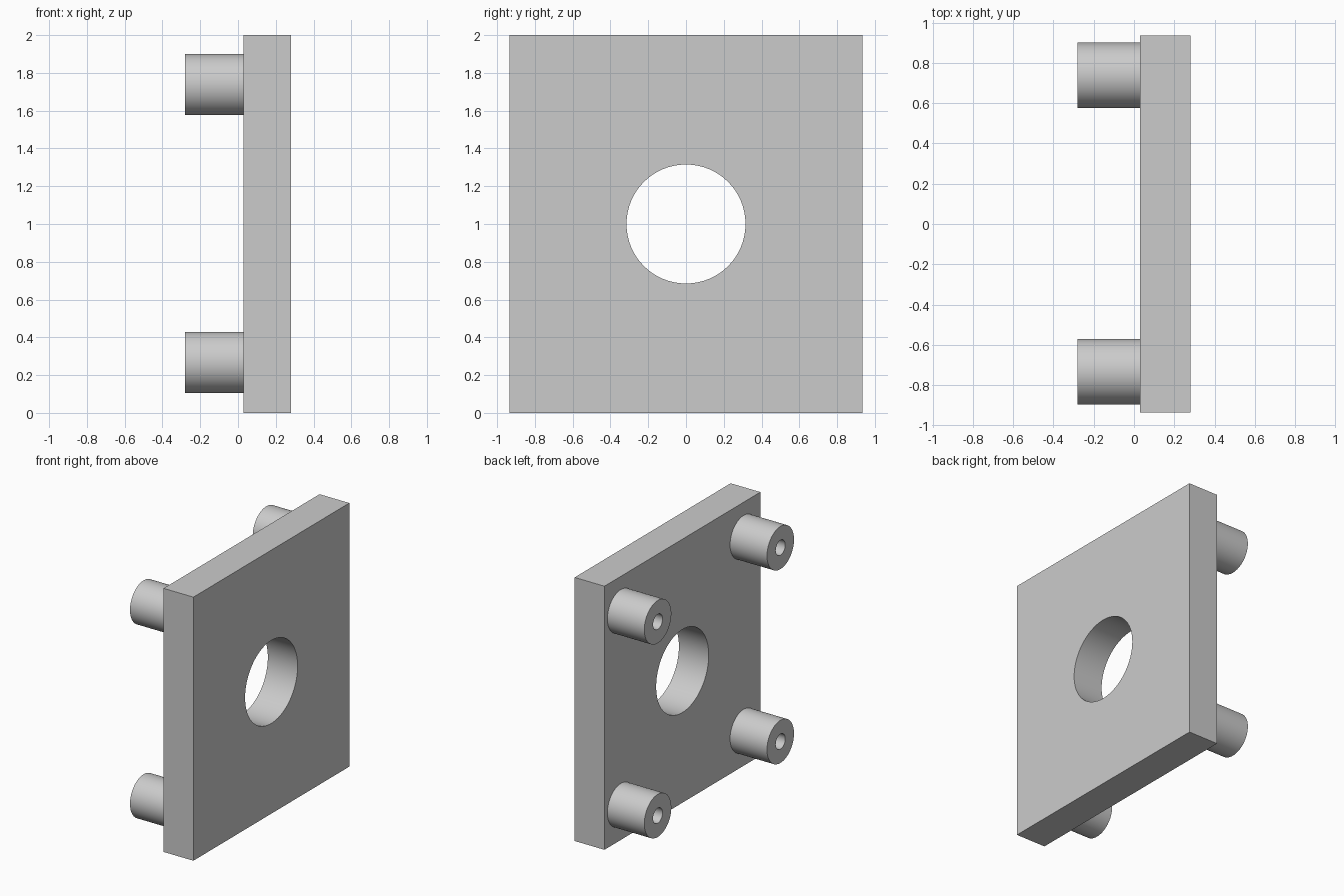
import bpy
import bmesh
from math import radians
from mathutils import Matrix, Vector

cube = bpy.data.objects.get("Cube")
if cube:
    bpy.data.objects.remove(cube, do_unlink=True)

GREY = (0.6, 0.6, 0.6, 1.0)
BACK, FACE, TIP = 0.03, 0.28, -0.28     # plate back, plate front, post ends (x)
HALF_WIDTH, HEIGHT = 0.935, 2.0
HOLE_RADIUS = 0.315
POST_RADIUS, BORE_RADIUS = 0.162, 0.057

grey = bpy.data.materials.new("plain grey")
grey.use_nodes = True
grey.diffuse_color = GREY
grey.node_tree.nodes["Principled BSDF"].inputs["Base Color"].default_value = GREY


def make_object(name, bm):
    bmesh.ops.recalc_face_normals(bm, faces=bm.faces)
    mesh = bpy.data.meshes.new(name)
    bm.to_mesh(mesh)
    bm.free()
    mesh.materials.append(grey)
    obj = bpy.data.objects.new(name, mesh)
    bpy.context.collection.objects.link(obj)
    return obj


def smooth(obj):
    bpy.ops.object.select_all(action="DESELECT")
    obj.select_set(True)
    bpy.context.view_layer.objects.active = obj
    bpy.ops.object.shade_smooth_by_angle(angle=radians(30))


# Square plate
bm = bmesh.new()
size = Matrix.Diagonal((FACE - BACK, 2 * HALF_WIDTH, HEIGHT, 1))
centre = Matrix.Translation(((FACE + BACK) / 2, 0, HEIGHT / 2))
bmesh.ops.create_cube(bm, size=1, matrix=centre @ size)
plate = make_object("plate", bm)

# Round opening through the middle
bm = bmesh.new()
bmesh.ops.create_cone(bm, cap_ends=True, segments=96, radius1=HOLE_RADIUS,
                      radius2=HOLE_RADIUS, depth=1,
                      matrix=centre @ Matrix.Rotation(radians(90), 4, "Y"))
cutter = make_object("hole_cutter", bm)
cutter.hide_render = True
cut = plate.modifiers.new("opening", "BOOLEAN")
cut.operation = "DIFFERENCE"
cut.solver = "EXACT"
cut.object = cutter
bpy.context.view_layer.objects.active = plate
bpy.ops.object.modifier_apply(modifier=cut.name)
bpy.data.objects.remove(cutter, do_unlink=True)
smooth(plate)


# Bored posts on the back, one per corner, spun from a profile
def add_post(name, y, z):
    bm = bmesh.new()
    profile = [(BACK, POST_RADIUS), (TIP, POST_RADIUS),
               (TIP, BORE_RADIUS), (BACK, BORE_RADIUS)]
    verts = [bm.verts.new((x, y, z + r)) for x, r in profile]
    edges = [bm.edges.new(pair) for pair in zip(verts, verts[1:])]
    bmesh.ops.spin(bm, geom=verts + edges, cent=Vector((0, y, z)),
                   axis=(1, 0, 0), angle=radians(360), steps=64)
    bmesh.ops.remove_doubles(bm, verts=bm.verts, dist=0.0001)
    smooth(make_object(name, bm))


for level, z in (("upper", 1.738), ("lower", 0.267)):
    for side, y in (("front", -0.733), ("back", 0.738)):
        add_post(f"{level}_{side}_post", y, z)
